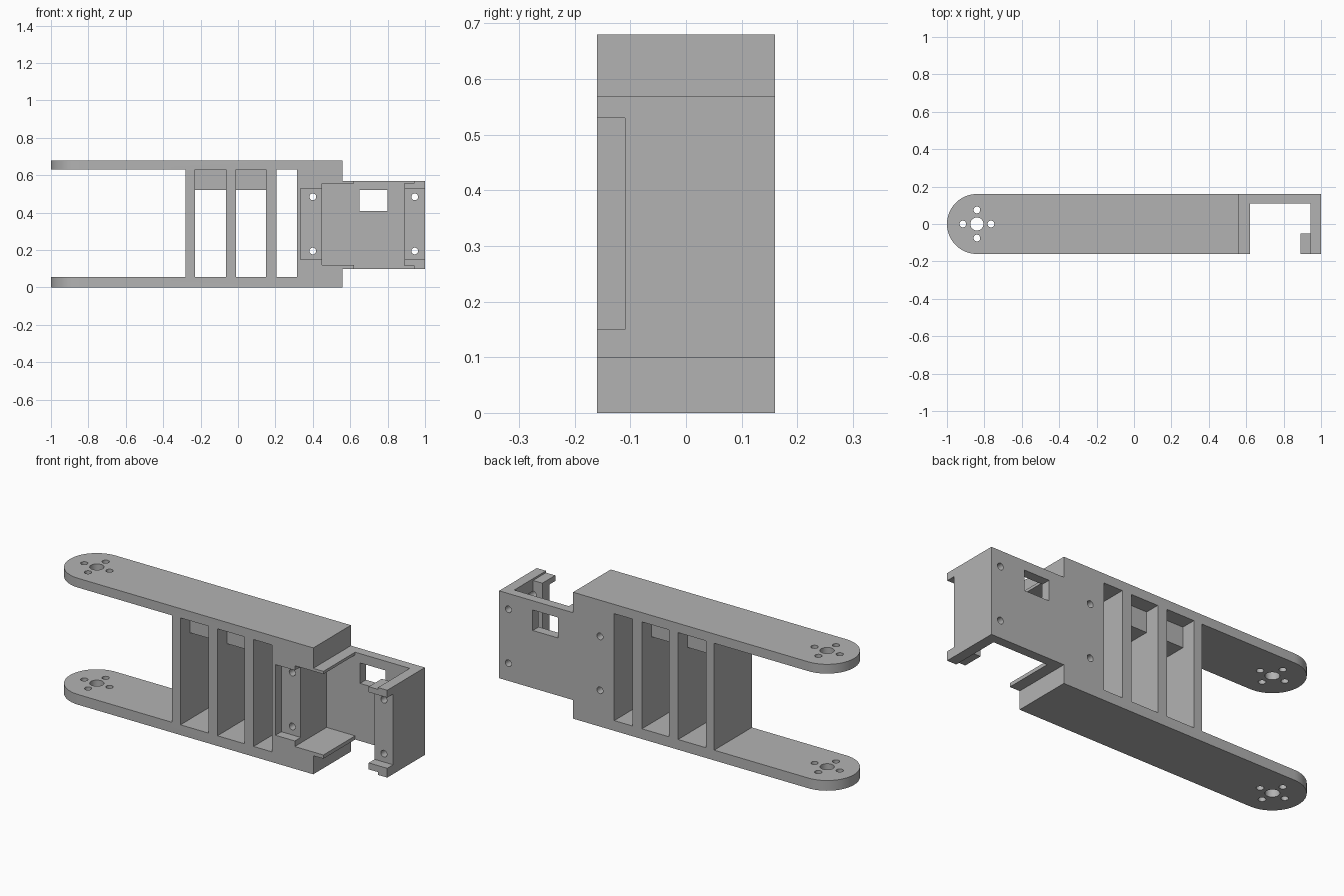
import bpy, bmesh, math
from mathutils import Matrix

old = bpy.data.objects.get("Cube")
if old:
    bpy.data.objects.remove(old, do_unlink=True)

grey = bpy.data.materials.new("plain_grey")
grey.use_nodes = True
COLOUR = (0.45, 0.45, 0.45, 1)
grey.diffuse_color = COLOUR
grey.node_tree.nodes["Principled BSDF"].inputs["Base Color"].default_value = COLOUR

HALF = 0.16            # half depth of the bracket
TOP = 0.68             # full height
PIVOT = -0.84          # centre of the rounded arm ends


def finish(name, bm):
    bmesh.ops.recalc_face_normals(bm, faces=bm.faces)
    mesh = bpy.data.meshes.new(name)
    bm.to_mesh(mesh)
    bm.free()
    mesh.materials.append(grey)
    obj = bpy.data.objects.new(name, mesh)
    bpy.context.collection.objects.link(obj)
    return obj


def box(name, x, y, z):
    bm = bmesh.new()
    bmesh.ops.create_cube(bm, size=1)
    for v in bm.verts:
        for i, (low, high) in enumerate((x, y, z)):
            v.co[i] = high if v.co[i] > 0 else low
    return finish(name, bm)


def pin(name, centre, radius, length, axis, sides=32):
    bm = bmesh.new()
    turn = Matrix.Rotation(math.pi / 2, 4, 'X') if axis == 'Y' else Matrix()
    bmesh.ops.create_cone(bm, cap_ends=True, segments=sides, radius1=radius,
                          radius2=radius, depth=length,
                          matrix=Matrix.Translation(centre) @ turn)
    return finish(name, bm)


def arm(name, z0, z1):
    # flat bar with a half-round free end
    bm = bmesh.new()
    steps = 32
    outline = [(0.56, -HALF), (0.56, HALF)]
    for i in range(steps + 1):
        a = math.pi / 2 + math.pi * i / steps
        outline.append((PIVOT + HALF * math.cos(a), HALF * math.sin(a)))
    face = bm.faces.new([bm.verts.new((px, py, z0)) for px, py in outline])
    grown = bmesh.ops.extrude_face_region(bm, geom=[face])["geom"]
    bmesh.ops.translate(bm, vec=(0, 0, z1 - z0),
                        verts=[g for g in grown if isinstance(g, bmesh.types.BMVert)])
    return finish(name, bm)


def combine(target, others, operation):
    bpy.context.view_layer.objects.active = target
    for other in others:
        mod = target.modifiers.new(operation.lower(), 'BOOLEAN')
        mod.operation = operation
        mod.solver = 'EXACT'
        mod.object = other
        bpy.ops.object.modifier_apply(modifier=mod.name)
        bpy.data.objects.remove(other, do_unlink=True)


DEPTH = (-HALF, HALF)
THROUGH = (-0.3, 0.3)

# Frame: holder end, arms, ribs and cable bars
frame = box("bracket_frame", (0.315, 0.56), DEPTH, (0, TOP))
parts = [arm("lower_arm", 0, 0.055), arm("upper_arm", 0.63, TOP)]
for x in ((-0.28, -0.23), (-0.065, -0.01), (0.15, 0.205)):
    parts.append(box("rib", x, DEPTH, (0.03, 0.65)))
for x in ((-0.25, -0.04), (-0.03, 0.17)):
    parts.append(box("cross_bar", x, (-0.08, 0.08), (0.52, 0.65)))

# Motor holder: short shelves, back plate, end wall and screw post
parts.append(box("shelf_block", (0.5, 0.62), DEPTH, (0.1, 0.57)))
parts.append(box("back_plate", (0.5, 1), (0.11, HALF), (0.1, 0.57)))
parts.append(box("end_wall", (0.945, 1), DEPTH, (0.1, 0.57)))
parts.append(box("screw_post", (0.89, 0.97), (-HALF, -0.05), (0.115, 0.56)))
combine(frame, parts, 'UNION')

# Motor cavity, mounting ear recess and cable window
cuts = [box("cavity", (0.45, 0.89), (-0.3, 0.11), (0.12, 0.555)),
        box("ear_recess", (0.335, 1.1), (-0.3, -0.11), (0.15, 0.53)),
        box("cable_window", (0.65, 0.8), THROUGH, (0.41, 0.52))]

# Mounting screw holes
for x in (0.4, 0.945):
    for z in (0.195, 0.485):
        cuts.append(pin("screw_hole", (x, 0, z), 0.018, 1, 'Y', 24))

# Pivot hole and its ring of four horn holes, through both arms
cuts.append(pin("pivot_hole", (PIVOT, 0, 0.34), 0.035, 1, 'Z'))
for i in range(4):
    a = i * math.pi / 2
    spot = (PIVOT + 0.075 * math.cos(a), 0.075 * math.sin(a), 0.34)
    cuts.append(pin("horn_hole", spot, 0.018, 1, 'Z', 24))
combine(frame, cuts, 'DIFFERENCE')

# Smooth the round ends and holes, keep edges sharp
bpy.ops.object.select_all(action='DESELECT')
frame.select_set(True)
bpy.context.view_layer.objects.active = frame
bpy.ops.object.shade_smooth_by_angle(angle=math.radians(30))
